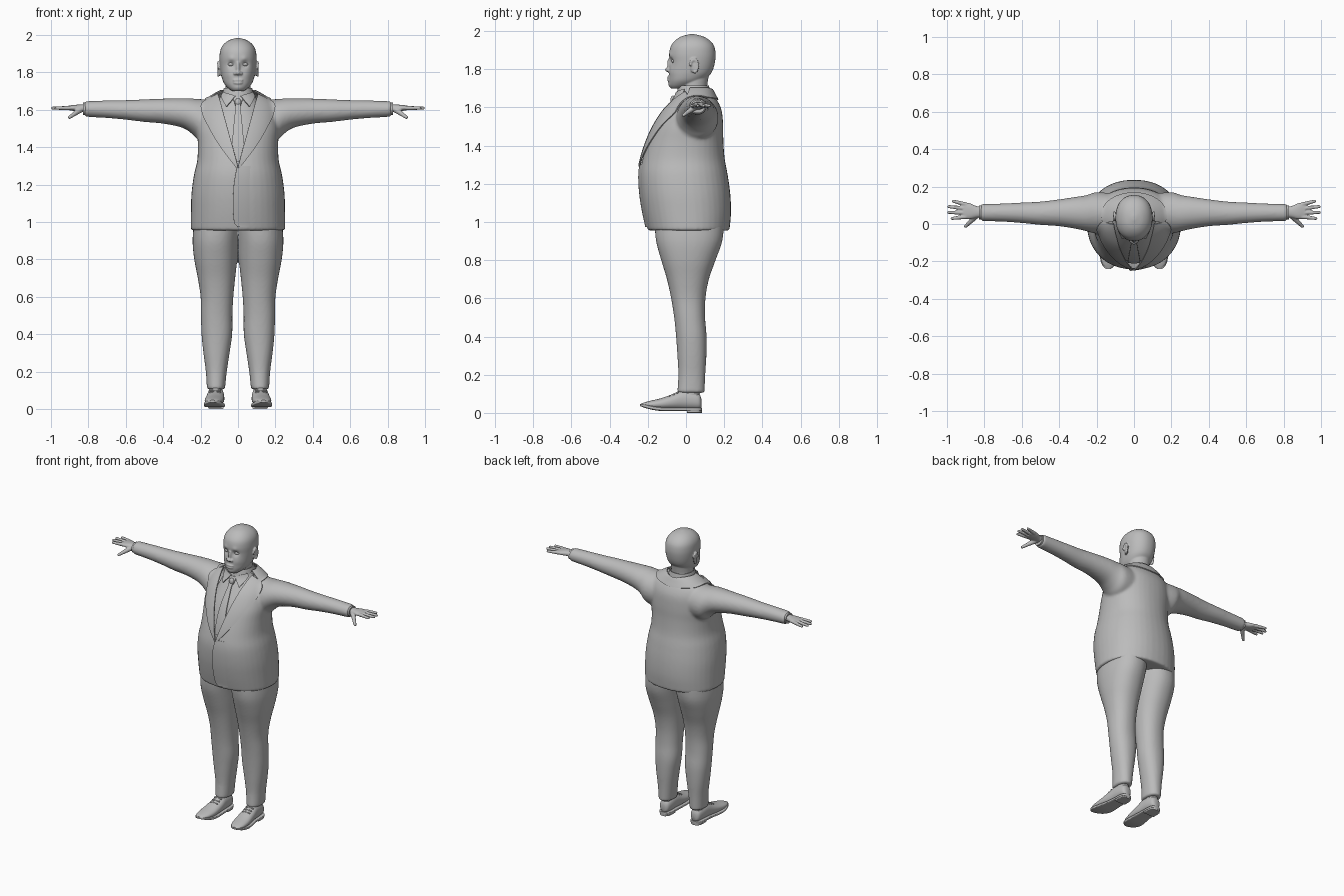
import bpy, bmesh, math
from mathutils import Matrix, Vector
from mathutils.bvhtree import BVHTree

cube = bpy.data.objects.get("Cube")
if cube:
    bpy.data.objects.remove(cube, do_unlink=True)

grey = bpy.data.materials.new("plain_grey")
grey.use_nodes = True
grey.diffuse_color = (.5, .5, .5, 1)
grey.node_tree.nodes["Principled BSDF"].inputs["Base Color"].default_value = (.5, .5, .5, 1)


def spline(points, steps):
    """Smooth curve through tuples of any length."""
    pts = [points[0]] + list(points) + [points[-1]]
    out = []
    for a, b, c, d in zip(pts, pts[1:], pts[2:], pts[3:]):
        for i in range(steps):
            t = i / steps
            out.append([q + t * (r - p + t * (2 * p - 5 * q + 4 * r - s + t * (3 * (q - r) + s - p))) / 2
                        for p, q, r, s in zip(a, b, c, d)])
    return out + [list(points[-1])]


def loft(bm, rings, axis="z", side=1, power=2.2, steps=4, seg=40, caps=True):
    """Rings are (position, low u, high u, low v, high v) along an axis."""
    loops = []
    for t, u0, u1, v0, v1 in spline(rings, steps):
        loop = []
        for i in range(seg):
            a = math.tau * i / seg
            c, s = math.cos(a), math.sin(a)
            u = (u0 + u1) / 2 + (u1 - u0) / 2 * math.copysign(abs(c) ** (2 / power), c)
            v = (v0 + v1) / 2 + (v1 - v0) / 2 * math.copysign(abs(s) ** (2 / power), s)
            x, y, z = {"z": (u, v, t), "x": (t, u, v), "y": (u, t, v)}[axis]
            loop.append(bm.verts.new((x * side, y, z)))
        loops.append(loop)
    for a, b in zip(loops, loops[1:]):
        for i in range(seg):
            j = (i + 1) % seg
            bm.faces.new((a[i], a[j], b[j], b[i]))
    if caps:
        bm.faces.new(loops[0])
        bm.faces.new(loops[-1])


def ball(bm, centre, size, turn=0):
    m = Matrix.Translation(centre) @ Matrix.Rotation(turn, 4, "Z") @ Matrix.Diagonal((*size, 1))
    bmesh.ops.create_uvsphere(bm, u_segments=24, v_segments=16, radius=1, matrix=m)


def limb(bm, start, end, r0, r1):
    """Round-ended tapered rod."""
    a, b = Vector(start), Vector(end)
    turn = (b - a).to_track_quat("Z", "Y").to_matrix().to_4x4()
    bmesh.ops.create_cone(bm, cap_ends=True, segments=16, radius1=r0, radius2=r1, depth=(b - a).length,
                          matrix=Matrix.Translation((a + b) / 2) @ turn)
    ball(bm, a, (r0,) * 3)
    ball(bm, b, (r1,) * 3)


def finish(bm, name, voxel=0, smooth=0, thick=0):
    """Make the object; voxel fuses overlapping pieces into one skin."""
    bmesh.ops.recalc_face_normals(bm, faces=bm.faces)
    mesh = bpy.data.meshes.new(name)
    bm.to_mesh(mesh)
    bm.free()
    ob = bpy.data.objects.new(name, mesh)
    bpy.context.scene.collection.objects.link(ob)
    if voxel:
        mod = ob.modifiers.new("fuse", "REMESH")
        mod.mode, mod.voxel_size = "VOXEL", voxel
    if smooth:
        mod = ob.modifiers.new("soften", "SMOOTH")
        mod.factor, mod.iterations = .5, smooth
    if thick:
        mod = ob.modifiers.new("thickness", "SOLIDIFY")
        mod.thickness, mod.offset = thick, 0
    if ob.modifiers:
        graph = bpy.context.evaluated_depsgraph_get()
        mesh = bpy.data.meshes.new_from_object(ob.evaluated_get(graph))
        ob.modifiers.clear()
        ob.data = mesh
    mesh.materials.clear()
    mesh.materials.append(grey)
    mesh.shade_smooth()
    mesh.set_sharp_from_angle(angle=math.radians(45))
    return ob


def surface(ob):
    return BVHTree.FromPolygons([v.co for v in ob.data.vertices], [p.vertices for p in ob.data.polygons])


def panel(name, edge_a, edge_b, tree, lift_a, lift_b, from_top=False, across=8, thick=.006):
    """Cloth plate between two edges, draped on a surface."""
    bm = bmesh.new()
    rows = []
    for a, b in zip(spline(edge_a, 6), spline(edge_b, 6)):
        row = []
        for i in range(across + 1):
            f = i / across
            u, w = a[0] + (b[0] - a[0]) * f, a[1] + (b[1] - a[1]) * f
            origin, ray = (Vector((u, w, 3)), Vector((0, 0, -1))) if from_top else (
                Vector((u, -1, w)), Vector((0, 1, 0)))
            hit, normal, _, _ = tree.ray_cast(origin, ray)
            if hit is None:
                hit, normal, _, _ = tree.find_nearest(Vector((u, 0, w)))
            if normal.dot(ray) > 0:
                normal = -normal
            row.append(bm.verts.new(hit + normal * (lift_a + (lift_b - lift_a) * f)))
        rows.append(row)
    for a, b in zip(rows, rows[1:]):
        for i in range(across):
            bm.faces.new((a[i], a[i + 1], b[i + 1], b[i]))
    return finish(bm, name, thick=thick)


def upright(rings):
    """Rings symmetric in x, given as (height, half width, front, back)."""
    return [(z, -w, w, f, b) for z, w, f, b in rings]


# Jacket: torso and both sleeves fused
bm = bmesh.new()
loft(bm, upright([(.955, .253, -.2, .228), (1.05, .252, -.222, .236), (1.15, .249, -.238, .232),
                  (1.25, .236, -.242, .218), (1.33, .218, -.228, .203), (1.42, .215, -.2, .196),
                  (1.5, .22, -.166, .195), (1.58, .21, -.118, .188), (1.63, .19, -.072, .168),
                  (1.662, .15, -.04, .145), (1.69, .09, -.02, .125)]))
sleeve = [(.08, -.04, .16, 1.43, 1.655), (.2, -.05, .17, 1.435, 1.657), (.25, -.04, .155, 1.475, 1.661),
          (.3, -.028, .147, 1.505, 1.662), (.4, -.012, .132, 1.526, 1.66), (.5, -.005, .12, 1.535, 1.656),
          (.6, .005, .115, 1.547, 1.652), (.7, .012, .11, 1.556, 1.65), (.82, .016, .107, 1.563, 1.646)]
for side in (1, -1):
    loft(bm, sleeve, "x", side, power=2)
jacket = finish(bm, "jacket", voxel=.008, smooth=10)
cloth = surface(jacket)

# Open the jacket front in a V
bm = bmesh.new()
bm.from_mesh(jacket.data)
gone = []
for face in bm.faces:
    c = face.calc_center_median()
    if c.z > 1.3 and c.y < .02 and abs(c.x) < (c.z - 1.3) * .27 + .01:
        gone.append(face)
bmesh.ops.delete(bm, geom=gone, context="FACES")
bm.to_mesh(jacket.data)
bm.free()

# Shirt and its neck band
bm = bmesh.new()
loft(bm, upright([(1.2, .2, -.2, .15), (1.3, .19, -.2, .15), (1.4, .17, -.182, .15), (1.5, .16, -.145, .15),
                  (1.6, .13, -.085, .15), (1.66, .1, -.046, .13), (1.7, .075, -.036, .115)]))
shirt = finish(bm, "shirt")
chest = surface(shirt)
bm = bmesh.new()
loft(bm, upright([(1.65, .092, -.05, .13), (1.69, .08, -.042, .122), (1.715, .073, -.036, .117)]), caps=False)
finish(bm, "shirt_collar_band", thick=.006)

# Lapels, collar points, front overlap, collar and tie
for side, label in ((1, "left"), (-1, "right")):
    inner = [(.103 * side, 1.675), (.085 * side, 1.61), (.055 * side, 1.5), (.028 * side, 1.4), (0, 1.295)]
    outer = [(.15 * side, 1.655), (.2 * side, 1.615), (.145 * side, 1.49), (.085 * side, 1.39), (.006 * side, 1.285)]
    panel(label + "_lapel", inner, outer, cloth, .011 - side * .001, .006)
    panel(label + "_collar_point", [(.012 * side, 1.672), (.03 * side, 1.645), (.056 * side, 1.612)],
          [(.07 * side, 1.69), (.08 * side, 1.66), (.06 * side, 1.612)], chest, .012, .012)
panel("front_overlap", [(-.004, 1.3), (-.022, 1.2), (-.026, 1.08), (-.02, 1.0), (0, .975)],
      [(.09, 1.3), (.09, 1.2), (.09, 1.08), (.09, 1.0), (.09, .975)], cloth, .006, -.006)
arc = [math.radians(a) for a in range(-20, 201, 20)]
panel("jacket_collar", [(.09 * math.cos(a), .05 + .078 * math.sin(a)) for a in arc],
      [(.175 * math.cos(a), .045 + .118 * math.sin(a)) for a in arc], cloth, .014, .005, from_top=True)
tie = [(.02, 1.665), (.022, 1.645), (.012, 1.612), (.02, 1.54), (.03, 1.42), (.03, 1.32)]
panel("tie", [(-w, z) for w, z in tie], tie, chest, .01, .01)
bm = bmesh.new()
ball(bm, (0, -.068, 1.638), (.018, .014, .024))
finish(bm, "tie_knot")

# Trousers
bm = bmesh.new()
for side in (1, -1):
    loft(bm, [(1.0, -.02, .235, -.165, .2), (.9, -.005, .243, -.157, .19), (.8, .004, .234, -.13, .155),
              (.7, .015, .215, -.1, .12), (.6, .025, .2, -.078, .102), (.5, .03, .198, -.062, .1),
              (.4, .031, .195, -.052, .108), (.3, .045, .185, -.045, .107), (.2, .06, .172, -.04, .101),
              (.105, .07, .166, -.046, .097)], side=side)
finish(bm, "trousers", voxel=.008, smooth=6)

# Head, neck, nose, lips and ears fused
bm = bmesh.new()
loft(bm, upright([(1.7, .03, -.076, -.01), (1.715, .052, -.086, .04), (1.74, .074, -.09, .09),
                  (1.77, .086, -.09, .125), (1.8, .092, -.088, .142), (1.84, .097, -.086, .152),
                  (1.88, .099, -.088, .155), (1.92, .094, -.08, .148), (1.95, .077, -.058, .126),
                  (1.972, .048, -.025, .09), (1.984, .01, .02, .045)]), seg=64)
loft(bm, upright([(1.62, .08, -.03, .118), (1.7, .068, -.03, .11), (1.78, .07, -.03, .122)]), power=2)
ball(bm, (0, -.096, 1.798), (.014, .014, .012))
ball(bm, (0, -.087, 1.825), (.011, .012, .034))
ball(bm, (0, -.088, 1.758), (.028, .01, .007))
ball(bm, (0, -.088, 1.744), (.025, .01, .008))
for side in (1, -1):
    ball(bm, (.014 * side, -.089, 1.795), (.011, .012, .01))
    ball(bm, (.099 * side, .042, 1.815), (.008, .022, .036), -.35 * side)
    for i in range(9):
        a = math.radians(30 * i - 75)
        ball(bm, (.106 * side, .042 + .02 * math.cos(a), 1.818 + .033 * math.sin(a)), (.006, .008, .01))
head = finish(bm, "head", voxel=.004, smooth=4)

# Press in the eye sockets, raise the brows, cheeks and chin
marks = [(.036, 1.843, .018, .012), (.035, 1.873, .016, -.004), (.05, 1.79, .025, -.004), (0, 1.718, .02, -.005)]
for v in head.data.vertices:
    if v.co.y < -.03:
        x, z = abs(v.co.x), v.co.z
        v.co.y += sum(d * math.exp(-((x - mx) ** 2 + (z - mz) ** 2) / r ** 2) for mx, mz, r, d in marks)

for side, label in ((1, "left"), (-1, "right")):
    # Eye
    bm = bmesh.new()
    ball(bm, (.036 * side, -.062, 1.843), (.018, .015, .011))
    finish(bm, label + "_eye")

    # Shirt cuff and hand
    bm = bmesh.new()
    loft(bm, [(.79, .024, .099, 1.571, 1.638), (.828, .024, .099, 1.571, 1.638)], "x", side)
    finish(bm, label + "_cuff")
    bm = bmesh.new()
    loft(bm, [(.79, .036, .09, 1.585, 1.63), (.84, .034, .095, 1.59, 1.628), (.88, .026, .112, 1.594, 1.626),
              (.915, .03, .113, 1.6, 1.62)], "x", side)
    for base, root, tip, y in ((.9, .105, .966, .122), (.905, .083, .99, .093),
                               (.905, .06, .991, .062), (.9, .038, .972, .03)):
        limb(bm, (base * side, root, 1.61), (tip * side, y, 1.609), .0115, .0085)
    knuckle = (.875 * side, .012, 1.578)
    limb(bm, (.84 * side, .048, 1.603), knuckle, .017, .012)
    limb(bm, knuckle, (.9 * side, -.012, 1.56), .012, .009)
    finish(bm, label + "_hand", voxel=.004, smooth=3)

    # Sock, shoe, sole, heel and laces
    bm = bmesh.new()
    loft(bm, [(.07, .085, .152, -.025, .07), (.15, .085, .152, -.025, .075)], side=side)
    finish(bm, label + "_sock")
    bm = bmesh.new()
    loft(bm, [(.08, .1, .135, .03, .075), (.068, .085, .15, .02, .1), (.03, .077, .158, .018, .115),
              (-.02, .075, .163, .018, .12), (-.07, .073, .17, .018, .098), (-.13, .075, .177, .018, .077),
              (-.18, .084, .177, .022, .065), (-.215, .1, .168, .03, .056), (-.236, .122, .15, .038, .048)],
         "y", side)
    finish(bm, label + "_shoe")
    bm = bmesh.new()
    loft(bm, [(.084, .1, .136, .01, .028), (.06, .078, .158, .01, .028), (-.04, .073, .165, .01, .028),
              (-.13, .07, .181, .01, .03), (-.185, .08, .181, .018, .038), (-.22, .1, .17, .028, .046),
              (-.24, .125, .15, .036, .046)], "y", side, power=5)
    loft(bm, [(.083, .1, .136, 0, .018), (.06, .08, .156, 0, .018), (.005, .078, .158, 0, .018)], "y", side, power=6)
    finish(bm, label + "_sole")
    bm = bmesh.new()
    for y, z in ((-.045, .112), (-.065, .103), (-.085, .095)):
        limb(bm, (.097 * side, y, z - .006), (.147 * side, y, z - .006), .005, .005)
    finish(bm, label + "_laces")
